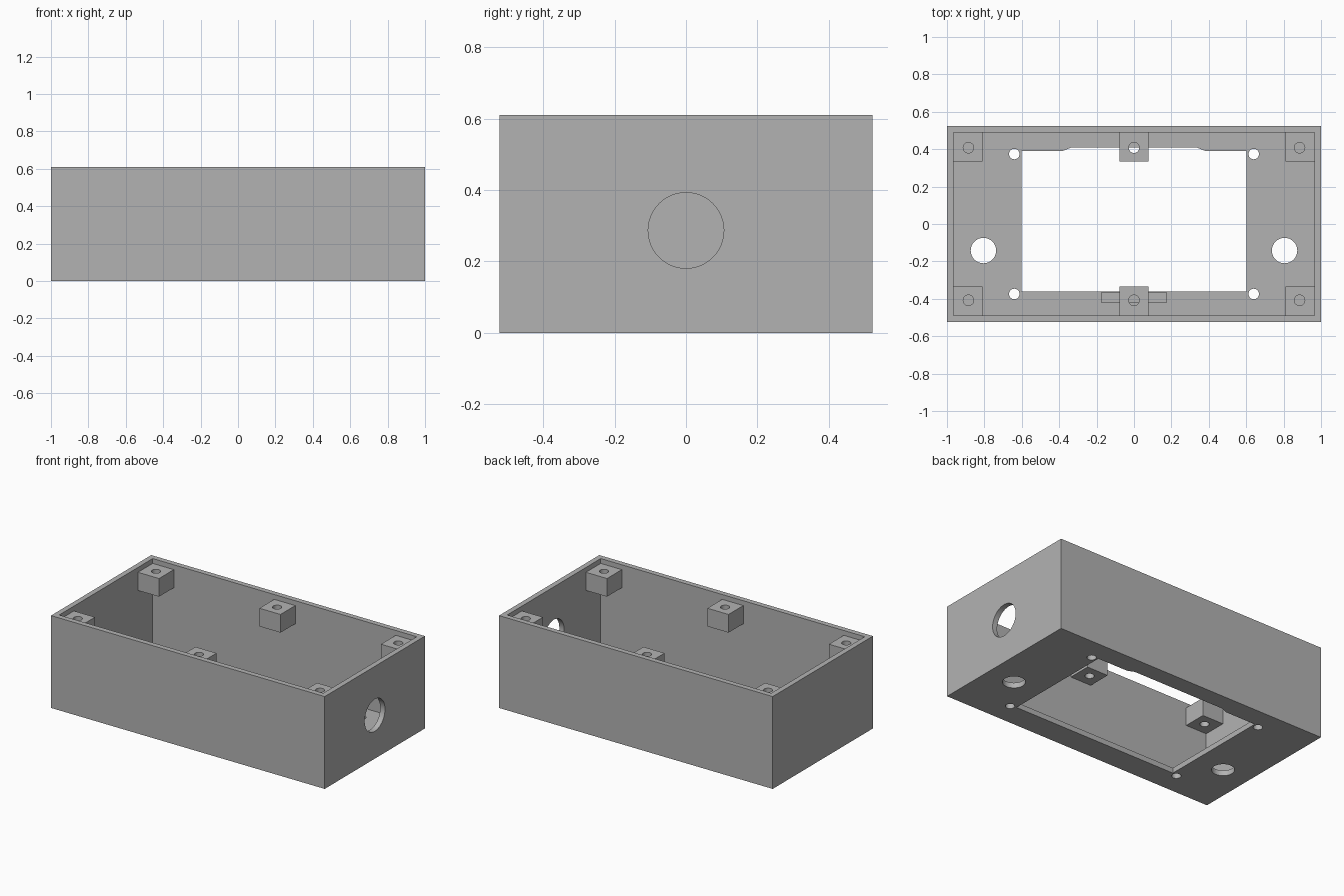
import bpy
import bmesh
import math
from mathutils import Matrix, Vector

cube = bpy.data.objects.get("Cube")
if cube:
    bpy.data.objects.remove(cube, do_unlink=True)

grey = bpy.data.materials.new("plain grey")
grey.use_nodes = True
colour = (0.45, 0.45, 0.45, 1)
grey.diffuse_color = colour
grey.node_tree.nodes["Principled BSDF"].inputs["Base Color"].default_value = colour

HX, HY, HEIGHT = 1.0, 0.523, 0.61
WALL = 0.035
IX, IY = HX - WALL, HY - WALL


def finish(name, bm):
    mesh = bpy.data.meshes.new(name)
    bmesh.ops.recalc_face_normals(bm, faces=bm.faces)
    bm.to_mesh(mesh)
    bm.free()
    mesh.materials.append(grey)
    obj = bpy.data.objects.new(name, mesh)
    bpy.context.collection.objects.link(obj)
    return obj


def box(name, lo, hi):
    lo, hi = Vector(lo), Vector(hi)
    bm = bmesh.new()
    bmesh.ops.create_cube(bm, size=1, matrix=Matrix.Translation((lo + hi) / 2)
                          @ Matrix.Diagonal((*(hi - lo), 1)))
    return finish(name, bm)


def rod(name, centre, radius, depth, axis="Z"):
    turn = Matrix.Rotation(math.pi / 2, 4, "Y") if axis == "X" else Matrix()
    bm = bmesh.new()
    bmesh.ops.create_cone(bm, cap_ends=True, segments=48, radius1=radius,
                          radius2=radius, depth=depth,
                          matrix=Matrix.Translation(centre) @ turn)
    return finish(name, bm)


def prism(name, outline, z0, z1):
    bm = bmesh.new()
    face = bm.faces.new([bm.verts.new((x, y, z0)) for x, y in outline])
    top = bmesh.ops.extrude_face_region(bm, geom=[face])["geom"]
    bmesh.ops.translate(bm, vec=(0, 0, z1 - z0),
                        verts=[v for v in top if isinstance(v, bmesh.types.BMVert)])
    return finish(name, bm)


def cut(target, cutter):
    cutter.hide_render = True
    mod = target.modifiers.new("cut", "BOOLEAN")
    mod.operation = "DIFFERENCE"
    mod.solver = "EXACT"
    mod.object = cutter
    bpy.context.view_layer.objects.active = target
    bpy.ops.object.modifier_apply(modifier=mod.name)
    bpy.data.objects.remove(cutter, do_unlink=True)


def smooth(obj):
    bpy.ops.object.select_all(action="DESELECT")
    obj.select_set(True)
    bpy.context.view_layer.objects.active = obj
    bpy.ops.object.shade_smooth_by_angle(angle=math.radians(30))


# Open-topped enclosure
shell = box("enclosure", (-HX, -HY, 0), (HX, HY, HEIGHT))
cut(shell, box("cavity", (-IX, -IY, WALL), (IX, IY, 1)))

# Display window with a shallow notch along the back edge
window = [(-0.602, -0.361), (0.602, -0.361), (0.602, 0.39), (0.383, 0.39),
          (0.335, 0.409), (-0.335, 0.409), (-0.383, 0.39), (-0.602, 0.39)]
cut(shell, prism("window", window, -0.1, 0.1))

# Shallow pocket in the floor at the front edge of the window
cut(shell, box("pocket", (-0.174, -0.42, WALL / 2), (0.174, -0.366, 0.1)))

# Floor holes: control holes and screw holes
for sx in (-1, 1):
    cut(shell, rod("control_hole", (sx * 0.805, -0.142, 0), 0.068, 0.2))
    for sy in (-1, 1):
        cut(shell, rod("screw_hole", (sx * 0.64, sy * 0.374, 0), 0.028, 0.2))

# Cable hole through the left wall
cut(shell, rod("cable_hole", (HX, 0, 0.287), 0.106, 0.3, "X"))
smooth(shell)

# Six lid bosses hanging on the walls
SIZE, TOP, BOTTOM = 0.154, 0.578, 0.458
for sy, row in ((-1, "front"), (1, "back")):
    for sx, side in ((-1, "right"), (0, "middle"), (1, "left")):
        cx, cy = sx * (IX - SIZE / 2), sy * (IY - SIZE / 2)
        half = SIZE / 2
        boss = box(f"{row}_{side}_boss", (cx - half, cy - half, BOTTOM),
                   (cx + half, cy + half, TOP))
        cut(boss, rod("boss_hole", (sx * 0.885, sy * 0.408, TOP), 0.028, 0.5))
        smooth(boss)
